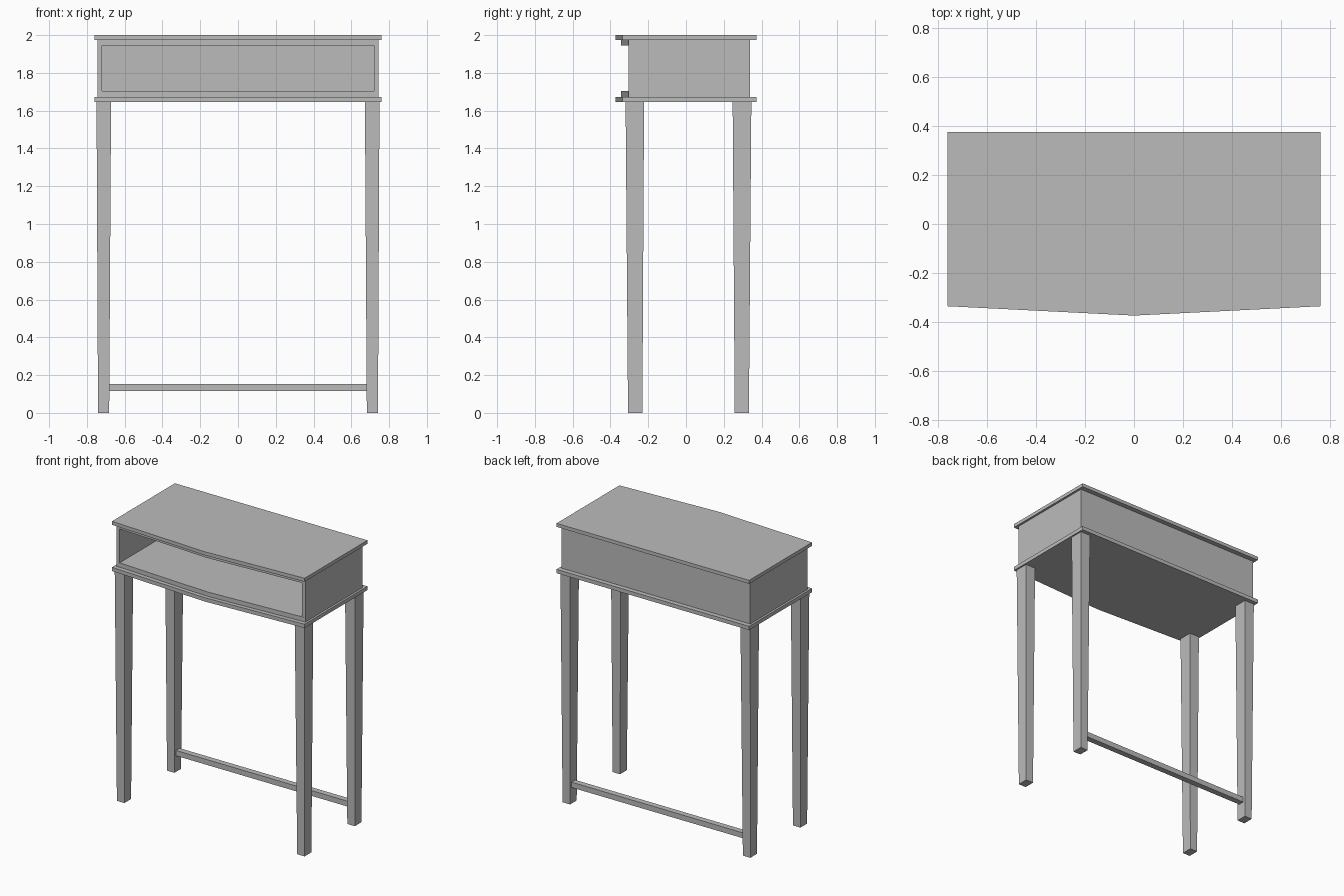
import bpy
import bmesh

if "Cube" in bpy.data.objects:
    bpy.data.objects.remove(bpy.data.objects["Cube"], do_unlink=True)

grey = bpy.data.materials.new("plain_grey")
grey.use_nodes = True
COLOUR = (0.5, 0.5, 0.5, 1)
grey.diffuse_color = COLOUR
grey.node_tree.nodes["Principled BSDF"].inputs["Base Color"].default_value = COLOUR


def loft(name, lower, upper, z0, z1):
    """Solid between two matching counter-clockwise outlines."""
    bm = bmesh.new()
    a = [bm.verts.new((x, y, z0)) for x, y in lower]
    b = [bm.verts.new((x, y, z1)) for x, y in upper]
    bm.faces.new(a[::-1])
    bm.faces.new(b)
    n = len(a)
    for i in range(n):
        j = (i + 1) % n
        bm.faces.new((a[i], a[j], b[j], b[i]))
    bmesh.ops.recalc_face_normals(bm, faces=bm.faces)
    mesh = bpy.data.meshes.new(name)
    bm.to_mesh(mesh)
    bm.free()
    mesh.materials.append(grey)
    obj = bpy.data.objects.new(name, mesh)
    bpy.context.collection.objects.link(obj)
    return obj


def rect(x0, x1, y0, y1):
    return [(x0, y0), (x1, y0), (x1, y1), (x0, y1)]


def bowed(half, front, bow, back):
    """Rectangle outline whose front edge comes forward in the middle."""
    return [(-half, front), (0, front - bow), (half, front), (half, back), (-half, back)]


def slab(name, outline, z0, z1):
    return loft(name, outline, outline, z0, z1)


# Overhanging boards above and below the open case
board = bowed(0.76, -0.335, 0.038, 0.374)
slab("top_board", board, 1.975, 2.0)
slab("bottom_board", board, 1.645, 1.672)

# Case: bowed rails, sides and back around an open front
rail = bowed(0.745, -0.305, 0.04, 0.34)
slab("upper_case_panel", rail, 1.945, 1.975)
slab("lower_case_panel", rail, 1.672, 1.703)
slab("back_panel", rect(-0.72, 0.72, 0.315, 0.34), 1.703, 1.945)

# Mirrored side panels and tapered legs
for side, s in (("left", 1), ("right", -1)):
    def mirror(outline):
        return [(s * x, y) for x, y in outline]

    slab(side + "_side_panel", mirror(rect(0.72, 0.745, -0.305, 0.34)), 1.703, 1.945)
    loft("front_" + side + "_leg", mirror(rect(0.682, 0.741, -0.307, -0.231)),
         mirror(rect(0.672, 0.749, -0.32, -0.222)), 0, 1.645)
    loft("back_" + side + "_leg", mirror(rect(0.682, 0.741, 0.258, 0.333)),
         mirror(rect(0.672, 0.749, 0.247, 0.346)), 0, 1.645)

# Low stretcher joining the back legs
slab("back_stretcher", rect(-0.685, 0.685, 0.275, 0.317), 0.115, 0.153)
